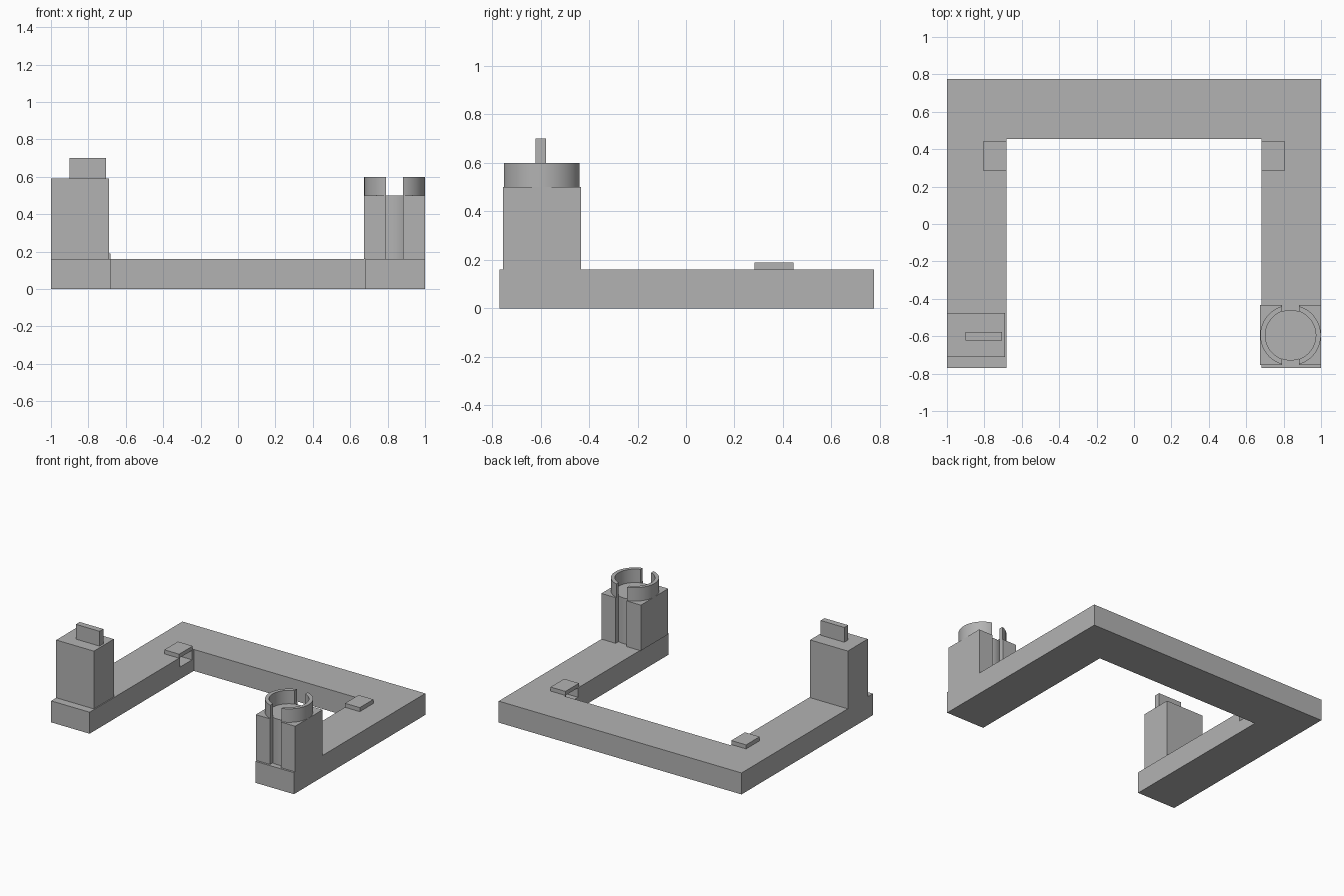
import bpy, bmesh, math
from mathutils import Vector

old = bpy.data.objects.get("Cube")
if old:
    bpy.data.objects.remove(old, do_unlink=True)

grey = bpy.data.materials.new("light grey")
grey.use_nodes = True
colour = (0.45, 0.45, 0.45, 1)
grey.diffuse_color = colour
grey.node_tree.nodes["Principled BSDF"].inputs["Base Color"].default_value = colour


def prism(name, outline, z0, z1, smooth=False):
    """Extrude a plan outline from z0 to z1."""
    bm = bmesh.new()
    face = bm.faces.new([bm.verts.new((x, y, z0)) for x, y in outline])
    top = bmesh.ops.extrude_face_region(bm, geom=[face])["geom"]
    verts = [v for v in top if isinstance(v, bmesh.types.BMVert)]
    bmesh.ops.translate(bm, verts=verts, vec=Vector((0, 0, z1 - z0)))
    bmesh.ops.recalc_face_normals(bm, faces=bm.faces)
    mesh = bpy.data.meshes.new(name)
    bm.to_mesh(mesh)
    bm.free()
    mesh.materials.append(grey)
    obj = bpy.data.objects.new(name, mesh)
    bpy.context.collection.objects.link(obj)
    if smooth:
        bpy.ops.object.select_all(action='DESELECT')
        obj.select_set(True)
        bpy.context.view_layer.objects.active = obj
        bpy.ops.object.shade_smooth_by_angle(angle=math.radians(30))
    return obj


def box(name, x0, x1, y0, y1, z0, z1):
    return prism(name, [(x0, y0), (x1, y0), (x1, y1), (x0, y1)], z0, z1)


def arc(cx, cy, r, a0, a1, n):
    steps = [a0 + (a1 - a0) * i / n for i in range(n + 1)]
    return [(cx + r * math.cos(a), cy + r * math.sin(a)) for a in steps]


# U-shaped base
BASE_TOP = 0.16
IN = 0.683
base = prism("base_frame", [(-1, -0.77), (-IN, -0.77), (-IN, 0.455), (IN, 0.455),
                            (IN, -0.77), (1, -0.77), (1, 0.775), (-1, 0.775)], 0, BASE_TOP)

# Raised pads, each over a pocket in the inner wall of an arm
for side, word in ((-1, "right"), (1, "left")):
    xs = sorted((side * IN, side * 0.805))
    box(word + "_pad", *xs, 0.283, 0.443, BASE_TOP, 0.19)
    xs = sorted((side * (IN - 0.05), side * 0.795))
    cutter = box(word + "_pocket_cutter", *xs, 0.295, 0.435, 0.09, BASE_TOP + 0.02)
    cutter.hide_render = True
    cutter.hide_set(True)
    mod = base.modifiers.new(word + "_pocket", 'BOOLEAN')
    mod.operation = 'DIFFERENCE'
    mod.solver = 'EXACT'
    mod.object = cutter

# Bake the pockets and drop the cutters
mesh = bpy.data.meshes.new_from_object(base.evaluated_get(bpy.context.evaluated_depsgraph_get()))
base.modifiers.clear()
base.data = mesh
for obj in [o for o in bpy.data.objects if o.name.endswith("_cutter")]:
    bpy.data.objects.remove(obj, do_unlink=True)

# Post with a flat tab
box("tab_post", -1, -0.69, -0.71, -0.475, BASE_TOP, 0.59)
box("tab", -0.9, -0.705, -0.622, -0.577, 0.59, 0.70)

# Post with front and back grooves down to a round core
CX, CY = 0.837, -0.595
OUTER, INNER, SLOT = 0.162, 0.135, 0.045
a_in, a_out = math.asin(SLOT / INNER), math.asin(SLOT / OUTER)
up, down = math.pi / 2, -math.pi / 2
x0, x1, y0, y1 = 0.675, 1.0, -0.755, -0.433
outline = [(x0, y0), (CX - SLOT, y0)]
outline += arc(CX, CY, INNER, down - a_in, down + a_in, 8)
outline += [(CX + SLOT, y0), (x1, y0), (x1, y1), (CX + SLOT, y1)]
outline += arc(CX, CY, INNER, up - a_in, up + a_in, 8)
outline += [(CX - SLOT, y1), (x0, y1)]
prism("socket_post", outline, BASE_TOP, 0.5, smooth=True)

# Split ring on top of the grooved post
for turn, word in ((0, "left"), (math.pi, "right")):
    half = arc(CX, CY, OUTER, turn + down + a_out, turn + up - a_out, 32)
    half += arc(CX, CY, INNER, turn + up - a_in, turn + down + a_in, 32)
    prism(word + "_half_ring", half, 0.5, 0.6, smooth=True)
